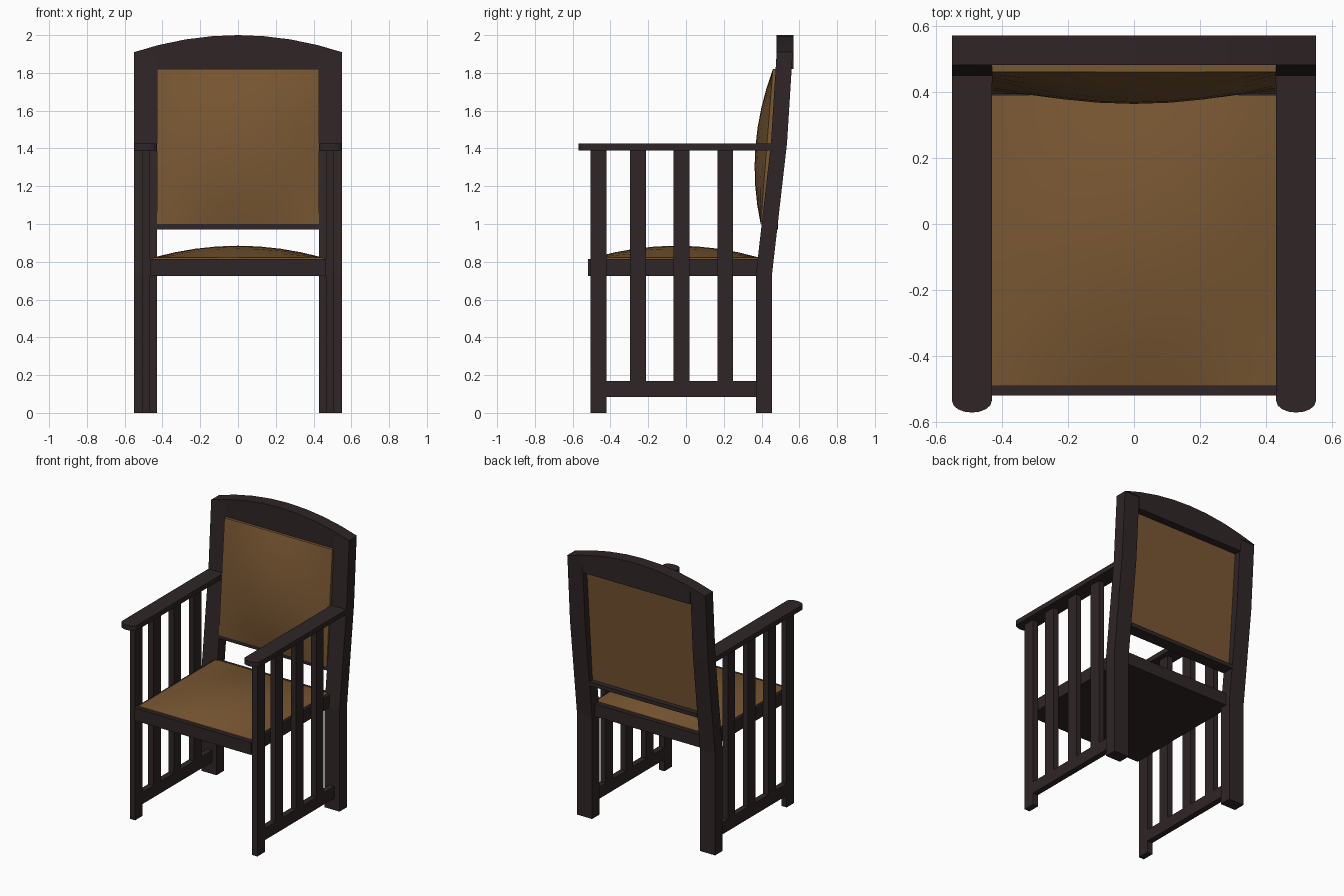
import bpy, bmesh, math
from mathutils import Vector

if "Cube" in bpy.data.objects:
    bpy.data.objects.remove(bpy.data.objects["Cube"])


def material(name, col):
    m = bpy.data.materials.new(name)
    m.diffuse_color = (*col, 1)
    m.use_nodes = True
    m.node_tree.nodes["Principled BSDF"].inputs["Base Color"].default_value = m.diffuse_color
    return m


WOOD = material("dark wood", (0.029, 0.019, 0.019))
LEATHER = material("tan leather", (0.19, 0.095, 0.032))


def finish(name, bm, mat):
    bmesh.ops.recalc_face_normals(bm, faces=bm.faces)
    me = bpy.data.meshes.new(name)
    bm.to_mesh(me)
    bm.free()
    me.materials.append(mat)
    ob = bpy.data.objects.new(name, me)
    bpy.context.collection.objects.link(ob)
    return ob


def prism(name, pts, offset, mat=WOOD):
    """Extrude a planar outline of 3D points along an offset."""
    bm = bmesh.new()
    face = bm.faces.new([bm.verts.new(p) for p in pts])
    ext = bmesh.ops.extrude_face_region(bm, geom=[face])["geom"]
    bmesh.ops.translate(bm, vec=Vector(offset),
                        verts=[g for g in ext if isinstance(g, bmesh.types.BMVert)])
    return finish(name, bm, mat)


def box(name, x0, x1, y0, y1, z0, z1, mat=WOOD):
    return prism(name, [(x0, y0, z0), (x1, y0, z0), (x1, y1, z0), (x0, y1, z0)],
                 (0, 0, z1 - z0), mat)


def cushion(name, front, back, n=8):
    """Domed pad: front(u, v) is the bulged side, back(u, v) the flat side, u and v in -1..1."""
    bm = bmesh.new()
    t = [2 * i / n - 1 for i in range(n + 1)]
    grid = [[bm.verts.new(front(u, v)) for u in t] for v in t]
    for j in range(n):
        for i in range(n):
            bm.faces.new((grid[j][i], grid[j][i + 1], grid[j + 1][i + 1], grid[j + 1][i]))
    ring = [(i, 0) for i in range(n)] + [(n, j) for j in range(n)] \
        + [(i, n) for i in range(n, 0, -1)] + [(0, j) for j in range(n, 0, -1)]
    low = [bm.verts.new(back(t[i], t[j])) for i, j in ring]
    for k, (i, j) in enumerate(ring):
        i2, j2 = ring[(k + 1) % len(ring)]
        bm.faces.new((grid[j][i], low[k], low[(k + 1) % len(ring)], grid[j2][i2]))
    bm.faces.new(low)
    ob = finish(name, bm, LEATHER)
    bpy.ops.object.select_all(action='DESELECT')
    ob.select_set(True)
    bpy.context.view_layer.objects.active = ob
    bpy.ops.object.shade_smooth_by_angle(angle=math.radians(30))


def dome(u, v):
    return (1 - u * u) * (1 - v * v)


# Both sides: raked back post, front leg, slats, lower rail and arm
post = [(0.37, 0), (0.455, 0), (0.455, 0.73), (0.535, 1.43), (0.565, 1.91),
        (0.48, 1.91), (0.45, 1.43), (0.37, 0.73)]
for side, s in (("left", -1), ("right", 1)):
    prism(f"{side}_back_post", [(s * 0.43, y, z) for y, z in post], (s * 0.12, 0, 0))
    xa, xb = sorted((s * 0.466, s * 0.508))
    box(f"{side}_front_leg", xa, xb, -0.505, -0.42, 0, 1.39)
    for k, y in enumerate((-0.255, -0.023, 0.208)):
        box(f"{side}_slat_{k + 1}", xa, xb, y - 0.042, y + 0.042, 0.17, 1.39)
    box(f"{side}_lower_rail", xa, xb, -0.42, 0.37, 0.085, 0.17)
    # arm with a rounded front end
    c = s * 0.49
    tip = [(c + 0.06 * math.cos(a), -0.535 - 0.035 * math.sin(a), 1.39)
           for a in (math.pi * i / 8 for i in range(9))]
    prism(f"{side}_arm", [(c + 0.06, 0.455, 1.39)] + tip + [(c - 0.06, 0.455, 1.39)],
          (0, 0, 0.035))

# Arched top rail fitting between and over the posts
arch = [(x, 1.91 + 0.09 * (1 - (x / 0.55) ** 2))
        for x in (-0.55, -0.42, -0.28, -0.14, 0, 0.14, 0.28, 0.42, 0.55)]
outline = arch + [(0.43, 1.91), (0.43, 1.82), (-0.43, 1.82), (-0.43, 1.91)]
prism("top_rail", [(x, 0.48, z) for x, z in outline], (0, 0.09, 0))

# Rail under the back panel and seat frame
box("back_lower_rail", -0.43, 0.43, 0.4, 0.487, 0.972, 1.0)
box("seat_frame", -0.466, 0.466, -0.518, 0.42, 0.725, 0.815)

# Seat pad
cushion("seat_cushion",
        lambda u, v: (0.45 * u, -0.05 + 0.44 * v, 0.822 + 0.063 * dome(u, v)),
        lambda u, v: (0.45 * u, -0.05 + 0.44 * v, 0.81))


# Back pad, following the rake of the posts
def rake(v):
    z = 1.41 + 0.41 * v
    return z, 0.395 + 0.065 * (z - 1) / 0.82


cushion("back_cushion",
        lambda u, v: (0.43 * u, rake(v)[1] - 0.06 * dome(u, v), rake(v)[0]),
        lambda u, v: (0.43 * u, rake(v)[1] + 0.055, rake(v)[0]))
